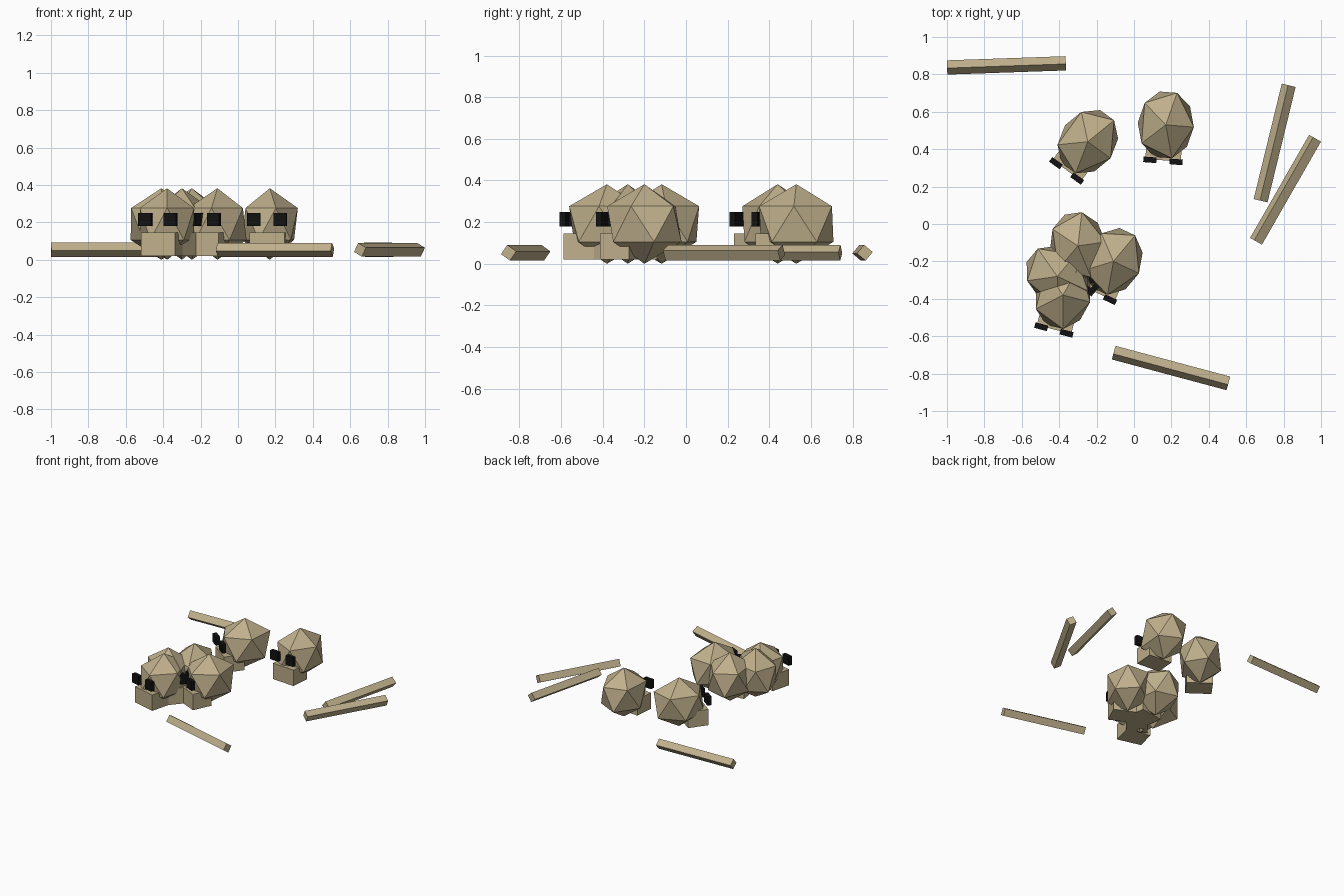
import bpy, math
from mathutils import Matrix, Vector

if "Cube" in bpy.data.objects:
    bpy.data.objects.remove(bpy.data.objects["Cube"])


def material(name, rgb):
    m = bpy.data.materials.new(name)
    m.diffuse_color = (*rgb, 1)
    m.use_nodes = True
    m.node_tree.nodes["Principled BSDF"].inputs["Base Color"].default_value = m.diffuse_color
    return m


BONE = material("bone tan", (0.52, 0.43, 0.26))
BLACK = material("socket black", (0.006, 0.006, 0.006))


def finish(name, mat, matrix):
    ob = bpy.context.object
    ob.name = name
    ob.data.materials.append(mat)
    ob.matrix_world = matrix
    return ob


def box(name, mat, base, loc, size):
    bpy.ops.mesh.primitive_cube_add(size=1)
    return finish(name, mat, base @ Matrix.Translation(loc) @ Matrix.Diagonal((*size, 1)))


def skull(n, x, y, yaw):
    base = Matrix.Translation((x, y, 0)) @ Matrix.Rotation(math.radians(yaw), 4, 'Z')
    # faceted cranium
    bpy.ops.mesh.primitive_ico_sphere_add(subdivisions=1, radius=1)
    finish(f"cranium_{n}", BONE,
           base @ Matrix.Translation((0, 0, 0.191)) @ Matrix.Diagonal((0.168, 0.206, 0.191, 1)))
    # jaw block
    box(f"jaw_{n}", BONE, base, Vector((0, -0.113, 0.082)), (0.19, 0.154, 0.125))
    # eye sockets
    for side, sx in (("left", -1), ("right", 1)):
        box(f"eye_socket_{side}_{n}", BLACK, base, Vector((sx * 0.07, -0.193, 0.214)),
            (0.07, 0.03, 0.07))


def long_bone(n, x, y, yaw, roll):
    base = (Matrix.Translation((x, y, 0.053)) @ Matrix.Rotation(math.radians(yaw), 4, 'Z')
            @ Matrix.Rotation(math.radians(roll), 4, 'X'))
    box(f"long_bone_{n}", BONE, base, Vector((0, 0, 0)), (0.635, 0.054, 0.054))


# skull pile: x, y, facing
for i, s in enumerate([(0.17, 0.53, -4.5), (-0.247, 0.44, -36), (-0.30, -0.117, 8),
                       (-0.11, -0.20, -25), (-0.41, -0.28, 50), (-0.38, -0.38, -14.5)], 1):
    skull(i, *s)

# scattered bones: x, y, yaw, roll
for i, b in enumerate([(-0.682, 0.848, 2, -40), (0.752, 0.433, 76.3, 40 - 90),
                       (0.81, 0.183, 60.2, -62), (0.198, -0.77, -15, -35)], 1):
    # roll turns each bar onto an edge
    long_bone(i, *b)
